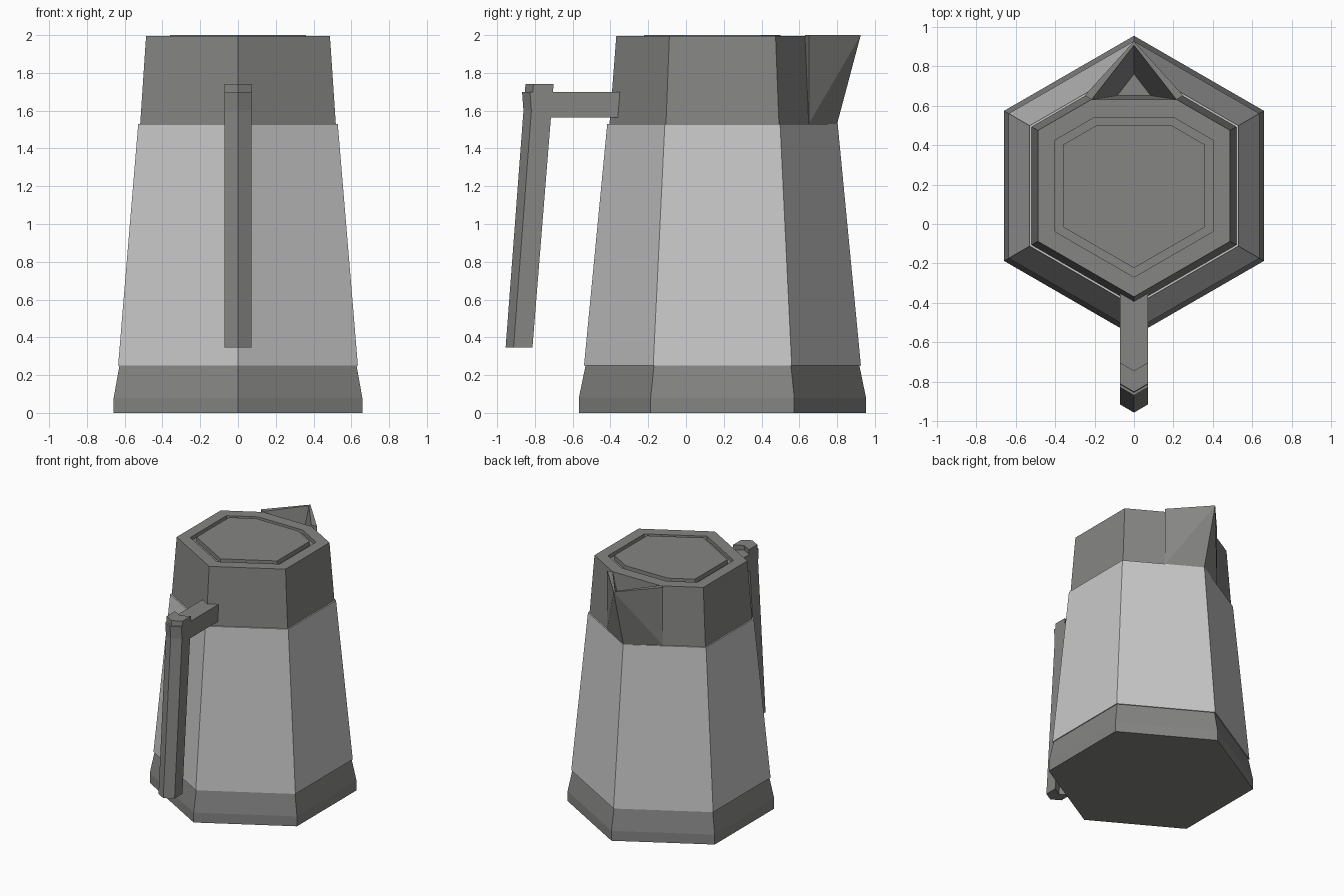
import bpy
import bmesh
import math

if "Cube" in bpy.data.objects:
    bpy.data.objects.remove(bpy.data.objects["Cube"])

CENTRE_Y = 0.193
ROOT3 = math.sqrt(3)


def material(name, grey):
    mat = bpy.data.materials.new(name)
    mat.use_nodes = True
    mat.diffuse_color = (*grey, 1)
    mat.node_tree.nodes["Principled BSDF"].inputs["Base Color"].default_value = (*grey, 1)
    return mat


light_metal = material("light metal", (0.58, 0.58, 0.58))
dark_metal = material("dark grey", (0.235, 0.235, 0.23))


def hexagon(radius, z, back=None):
    """Pointed front and back; the back point can be cut off flat."""
    h, half, cy = radius * ROOT3 / 2, radius / 2, CENTRE_Y
    if back is None:
        rear = [(0, cy + radius)]
    else:
        c = (cy + radius - back) * ROOT3
        rear = [(c, back), (-c, back)]
    outline = [(h, cy - half), (h, cy + half), *rear,
               (-h, cy + half), (-h, cy - half), (0, cy - radius)]
    return [(x, y, z) for x, y in outline]


def finish(bm, name, mat):
    bmesh.ops.recalc_face_normals(bm, faces=bm.faces)
    mesh = bpy.data.meshes.new(name)
    bm.to_mesh(mesh)
    bm.free()
    mesh.materials.append(mat)
    obj = bpy.data.objects.new(name, mesh)
    bpy.context.collection.objects.link(obj)
    return obj


def loft(name, rings, mat):
    """Join closed rings of equal length and cap both ends."""
    bm = bmesh.new()
    loops = [[bm.verts.new(p) for p in ring] for ring in rings]
    n = len(loops[0])
    for a, b in zip(loops, loops[1:]):
        for i in range(n):
            j = (i + 1) % n
            bm.faces.new((a[i], a[j], b[j], b[i]))
    bm.faces.new(loops[0])
    bm.faces.new(loops[-1])
    return finish(bm, name, mat)


# Foot and tapering body
loft("base", [hexagon(0.76, 0), hexagon(0.76, 0.08), hexagon(0.725, 0.25)], dark_metal)
loft("body", [hexagon(0.733, 0.25), hexagon(0.61, 1.53)], light_metal)

# Collar with a grooved lid plate, cut flat behind for the spout
loft("lid", [hexagon(0.598, 1.53, 0.65), hexagon(0.562, 1.995, 0.63),
             hexagon(0.462, 1.995, 0.54), hexagon(0.462, 1.965, 0.54),
             hexagon(0.416, 1.965, 0.50), hexagon(0.416, 2.0, 0.50)], dark_metal)


# Open V-shaped spout: each row is side, tip, opposite side
def spout_row(bm, x, side_y, tip_y, z):
    return [bm.verts.new(p) for p in ((x, side_y, z), (0, tip_y, z), (-x, side_y, z))]


bm = bmesh.new()
foot = spout_row(bm, 0.25, 0.65, 0.80, 1.53)
rim = spout_row(bm, 0.25, 0.65, 0.925, 2.0)
inner_rim = spout_row(bm, 0.215, 0.63, 0.905, 2.0)
floor = spout_row(bm, 0.10, 0.63, 0.76, 1.54)
for s in (0, 2):
    bm.faces.new((foot[s], rim[1], rim[s]))
    bm.faces.new((foot[s], foot[1], rim[1]))
    bm.faces.new((rim[s], rim[1], inner_rim[1], inner_rim[s]))
    bm.faces.new((inner_rim[s], inner_rim[1], floor[1], floor[s]))
    bm.faces.new((foot[s], rim[s], inner_rim[s], floor[s]))
bm.faces.new(floor)
bm.faces.new(foot)
bm.faces.new((foot[0], floor[0], floor[2], foot[2]))
finish(bm, "spout", dark_metal)


# Handle bars share a chevron section pointing forward
def chevron(front, back, z, dz=0.0):
    w, d = 0.072, 0.042
    return [(-w, front + d, z), (0, front, z), (w, front + d, z),
            (w, back + d, z), (0, back, z), (-w, back + d, z)]


loft("handle_grip", [chevron(-0.955, -0.855, 0.345), chevron(-0.85, -0.743, 1.74)], dark_metal)
loft("handle_arm", [chevron(-0.858, -0.402, 1.565), chevron(-0.868, -0.392, 1.70)], dark_metal)
